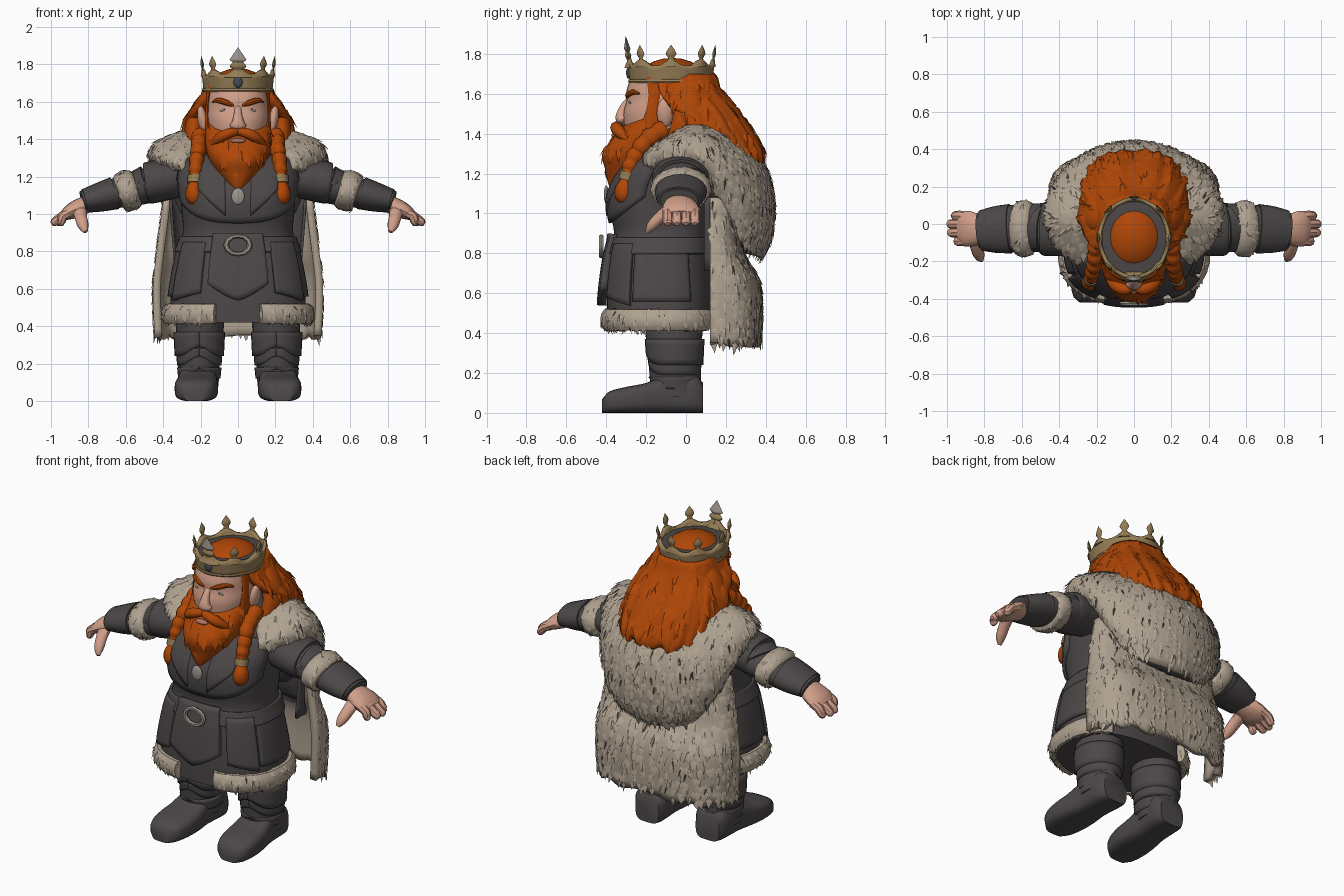
import bpy, bmesh, math, random
from mathutils import Vector, Matrix

random.seed(4)
if bpy.data.objects.get("Cube"):
    bpy.data.objects.remove(bpy.data.objects["Cube"])
SIDES = (("left", 1), ("right", -1))
rad, sin, cos, TAU = math.radians, math.sin, math.cos, math.tau
made = []


def material(name, *rgb):
    m = bpy.data.materials.new(name)
    m.use_nodes = True
    m.diffuse_color = (*rgb, 1)
    m.node_tree.nodes["Principled BSDF"].inputs["Base Color"].default_value = (*rgb, 1)
    return m


LEATHER = material("dark leather", .073, .064, .065)
FUR = material("pale fur", .43, .36, .28)
FLECK = material("fur fleck", .11, .09, .07)
HAIR = material("ginger hair", .43, .062, .002)
SKIN = material("skin", .64, .345, .25)
LIP = material("lip", .42, .17, .12)
GOLD = material("old gold", .3, .205, .09)
SILVER = material("silver", .34, .31, .27)
GEM = material("slate gem", .06, .07, .09)


def curve(tab, x):
    """Smooth interpolation of table rows (x, value, value...)."""
    x = min(max(x, tab[0][0]), tab[-1][0])
    i = max(j for j in range(len(tab) - 1) if tab[j][0] <= x)
    p, a, b, q = tab[max(i - 1, 0)], tab[i], tab[i + 1], tab[min(i + 2, len(tab) - 1)]
    h = b[0] - a[0]
    t = (x - a[0]) / h
    out = []
    for P, A, B, Q in zip(p[1:], a[1:], b[1:], q[1:]):
        m, n = (B - P) / (b[0] - p[0]) * h, (Q - A) / (q[0] - a[0]) * h
        out.append(A + m * t + (3 * (B - A) - 2 * m - n) * t ** 2 + (2 * (A - B) + m + n) * t ** 3)
    return out


def sq(t, p):
    return math.copysign(abs(t) ** (2 / p), t)


def finish(name, bm, *mats):
    me = bpy.data.meshes.new(name)
    bm.to_mesh(me)
    bm.free()
    ob = bpy.data.objects.new(name, me)
    bpy.context.collection.objects.link(ob)
    for m in mats:
        me.materials.append(m)
    made.append(ob)
    return ob


def grid(name, mat, f, nu, nv, wrap=False, thick=0, sx=1):
    """Surface from f(u, v); wrapped ones become closed tubes."""
    bm = bmesh.new()
    cols = nu if wrap else nu + 1
    rows = []
    for j in range(nv + 1):
        pts = [Vector(f(i / nu, j / nv)) for i in range(cols)]
        rows.append([bm.verts.new((p.x * sx, p.y, p.z)) for p in pts])
    for r, s in zip(rows, rows[1:]):
        for i in range(nu):
            k = (i + 1) % cols
            bm.faces.new((r[i], r[k], s[k], s[i]))
    if wrap:
        bm.faces.new(rows[0])
        bm.faces.new(rows[-1])
    bmesh.ops.recalc_face_normals(bm, faces=bm.faces)
    mid = sum((v.co for v in bm.verts), Vector()) / len(bm.verts)
    if sum(g.calc_area() * g.normal.dot(g.calc_center_median() - mid) for g in bm.faces) < 0:
        bmesh.ops.reverse_faces(bm, faces=bm.faces)
    ob = finish(name, bm, mat)
    if thick:
        mod = ob.modifiers.new("thickness", "SOLIDIFY")
        mod.thickness, mod.offset = thick, -1
    return ob


def tube(name, mat, pts, nu=16, nv=20, sx=1, bump=0, waves=0):
    """Tube through points (x, y, z, depth radius, other radius)."""
    tab = [(k, *p) for k, p in enumerate(pts)]
    last = len(pts) - 1

    def f(u, v):
        x, y, z, ra, rb = curve(tab, v * last)
        hi, lo = (Vector(curve(tab, (v + d) * last)[:3]) for d in (.01, -.01))
        t = (hi - lo).normalized()
        s = Vector((0, 1, 0))
        s = (s - t * s.dot(t)).normalized()
        k = 1 + bump * abs(sin(math.pi * waves * v))
        return Vector((x, y, z)) + (s * ra * cos(TAU * u) + t.cross(s) * rb * sin(TAU * u)) * k
    return grid(name, mat, f, nu, nv, True, sx=sx)


def loft(name, mat, tab, p=2.2, n=32, nv=20):
    """Upright form from rows (z, x radius, y radius, y centre)."""
    def f(u, v):
        z = tab[0][0] + (tab[-1][0] - tab[0][0]) * v
        rx, ry, cy = curve(tab, z)
        return rx * sq(sin(TAU * u), p), cy - ry * sq(cos(TAU * u), p), z
    return grid(name, mat, f, n, nv, True)


def blob(name, mat, loc, size, turn=0):
    bm = bmesh.new()
    m = Matrix.Translation(loc) @ Matrix.Rotation(turn, 4, "Y") @ Matrix.Diagonal((*size, 1))
    bmesh.ops.create_uvsphere(bm, u_segments=20, v_segments=12, radius=1, matrix=m)
    return finish(name, bm, mat)


def tufts(ob, count, size, lift=.16, fleck=.05):
    """Scatter small downward pointing locks over a surface."""
    polys = list(ob.data.polygons)
    bm = bmesh.new()
    for g in random.choices(polys, [q.area for q in polys], k=count):
        c = [ob.data.vertices[i].co for i in g.vertices]
        w = [random.random() + .05 for _ in c]
        pos = sum((a * b for a, b in zip(c, w)), Vector()) / sum(w)
        n = g.normal.copy()
        d = Vector((random.uniform(-.35, .35), random.uniform(-.2, .2), -1))
        d = (d - n * d.dot(n)).normalized()
        dark = random.random() < fleck
        s = d.cross(n) * size * (.12 if dark else random.uniform(.25, .42))
        tip = pos + (d + n * lift) * size * random.uniform(.6, 1.1)
        top = pos - d * size * .4 - n * size * .05
        a, b, e, t = (bm.verts.new(q) for q in (pos + s, pos - s, top, tip))
        m = bm.verts.new(pos + n * size * .12)
        for tri in ((a, e, m), (e, b, m), (a, m, t), (m, b, t), (a, t, b, e)):
            bm.faces.new(tri).material_index = int(dark)
    bmesh.ops.recalc_face_normals(bm, faces=bm.faces)
    finish(ob.name + "_tufts", bm, ob.data.materials[0], FLECK)


# Coat body, and a helper giving points on it by angle from the front
BODY = [(.42, .37, .265, -.13), (.6, .355, .265, -.13), (.78, .325, .25, -.13), (.9, .295, .24, -.12),
        (1, .3, .26, -.12), (1.1, .31, .27, -.11), (1.22, .32, .24, -.08), (1.35, .26, .18, -.03),
        (1.45, .13, .12, -.03)]


def on_body(a, z, off=0):
    rx, ry, cy = curve(BODY, z)
    return (rx + off) * sq(sin(a), 2.5), cy - (ry + off) * sq(cos(a), 2.5), z


loft("coat", LEATHER, BODY, 2.5, 48, 30)


def panel(name, a0, a1, low, high, off, sx=1, n=16):
    def f(u, v):
        a = rad(a0 + (a1 - a0) * u)
        z0 = low(2 * u - 1)
        return on_body(a, z0 + (high - z0) * v, off * (1.5 - .5 * v))
    return grid(name, LEATHER, f, n, 10, thick=max(.025, off * 1.4), sx=sx)


panel("chest_vest", -75, 75, lambda u: .95 + .13 * u * u, 1.3, .012)
panel("belt", -178, 178, lambda u: .8, .88, .014, n=60)
panel("front_tabard", -19, 19, lambda u: .54 + .09 * abs(u), .9, .034)
for side, s in SIDES:
    panel(side + "_front_panel", 27, 62, lambda u: .56 - .02 * u, .85, .02, s)
    panel(side + "_side_panel", 66, 118, lambda u: .56, .83, .012, s)
    panel(side + "_lapel", 8, 34, lambda u: 1.06 + .07 * u, 1.32, .016, s)
    trim = grid(side + "_coat_trim", FUR, lambda u, v: on_body(
        rad(14 + 131 * v), .466 + .055 * sin(TAU * u), .012 + .03 * cos(TAU * u)), 10, 36, True, sx=s)
    tufts(trim, 120, .035)
blob("chest_clasp", SILVER, (0, -.4, 1.095), (.035, .012, .045))

# Buckle
bpy.ops.mesh.primitive_torus_add(location=(0, -.425, .835), rotation=(math.pi / 2, 0, 0),
                                 major_segments=12, minor_segments=6, major_radius=.058, minor_radius=.013)
buckle = bpy.context.object
buckle.name = "buckle"
buckle.scale = (1.1, .85, 1)
buckle.data.materials.append(SILVER)
made.append(buckle)

# Fur mantle: angle from the back, low at the back and raised over the arms
HEM = [(0, .77, 1.42), (40, .82, 1.44), (62, .98, 1.45), (80, 1.17, 1.46), (100, 1.24, 1.46), (145, 1.2, 1.37)]
PUFF = [(0, .5), (.15, .74), (.35, .93), (.6, 1), (.85, .96), (1, .84)]


def mantle_point(u, v):
    d = -142 + 284 * u
    low, high = curve(HEM, abs(d))
    k = curve(PUFF, v)[0]
    a = rad(d)
    return .475 * k * sin(a), .05 + (.395 if cos(a) > 0 else .34) * k * cos(a), high + (low - high) * v


def under_point(u, v):
    x, y, z = mantle_point(.24 + .52 * u, 1)
    k = .93 - .4 * v
    return x * k, .05 + (y - .05) * k, z + .015 + .03 * v


mantle = grid("fur_mantle", FUR, mantle_point, 56, 16, thick=.04)
tufts(mantle, 850, .05)
grid("mantle_lining", LEATHER, under_point, 32, 3, thick=.01)

# Fur cape with a dark lining
CAPE = [(.33, .445, .255), (.55, .455, .26), (.68, .45, .24), (.8, .435, .17), (1.08, .4, .14)]


def cape_point(u, v):
    a = rad(-90 + 180 * u)
    z = .34 + .74 * v + .012 * sin(u * 40) * (1 - v)
    rx, ry = curve(CAPE, z)
    return rx * sq(sin(a), 3), .12 + ry * sq(cos(a), 3), z


def lining_point(u, v):
    x, y, z = cape_point(u, .5 + .5 * v)
    return x * (.76 + .16 * v), y - .03, z


cape = grid("fur_cape", FUR, cape_point, 48, 16, thick=.04)
tufts(cape, 650, .05)
grid("cape_lining", LEATHER, lining_point, 32, 6, thick=.015)

# Legs and boots
FOOT = [(-.42, .06, .07), (-.39, .095, .105), (-.3, .115, .13), (-.2, .112, .15), (-.1, .1, .19),
        (.05, .1, .19), (.085, .08, .15)]


def foot_point(u, v):
    y = -.42 + .505 * v
    w, h = curve(FOOT, y)
    x = .205 + .025 * (1 - v) + w * sq(cos(TAU * u), 4)
    return x, y, h / 2 * (1 + sq(sin(TAU * u), 3))


for side, s in SIDES:
    grid(side + "_boot_foot", LEATHER, foot_point, 24, 18, True, sx=s)
    tube(side + "_leg", LEATHER, [(.2, -.06, .5, .15, .125), (.205, -.06, .36, .14, .127),
         (.21, -.055, .22, .13, .113), (.212, -.05, .08, .125, .108)], 24, sx=s)
    for label, z0, z1, r in (("upper", .24, .37, .132), ("middle", .19, .28, .119), ("ankle", .12, .18, .113)):
        grid(side + "_boot_cuff_" + label, LEATHER, lambda u, v: (
            .207 + (r + .006 * v) * sin(TAU * u), -.057 - (r + .012 + .006 * v) * cos(TAU * u),
            z0 + .05 * max(0, cos(TAU * u)) ** 6 * (1 - v) + (z1 - z0) * v), 28, 4, thick=.03, sx=s)

# Arms, fur cuffs and hands
for side, s in SIDES:
    tube(side + "_sleeve", LEATHER, [(.24, .0, 1.21, .12, .1), (.38, -.01, 1.185, .125, .1),
         (.52, -.02, 1.14, .13, .09), (.66, -.025, 1.11, .125, .08), (.76, -.03, 1.085, .115, .072),
         (.83, -.035, 1.065, .095, .058)], 20, sx=s)
    tube(side + "_shoulder_pad", LEATHER, [(.27, -.03, 1.2, .12, .1), (.38, -.03, 1.185, .14, .11),
         (.485, -.025, 1.165, .142, .11), (.49, -.025, 1.165, .1, .08)], 20, sx=s)
    tube(side + "_bracer", LEATHER, [(.66, -.025, 1.112, .132, .088), (.74, -.03, 1.09, .125, .078),
         (.82, -.035, 1.07, .108, .064)], 20, sx=s)
    cuff = tube(side + "_fur_cuff", FUR, [(.535, -.025, 1.145, .1, .07), (.55, -.025, 1.14, .14, .1),
                (.59, -.025, 1.125, .152, .11), (.63, -.025, 1.115, .14, .1),
                (.645, -.025, 1.11, .1, .07)], 20, 10, sx=s)
    tufts(cuff, 100, .032)
    tube(side + "_palm", SKIN, [(.79, -.035, 1.06, .065, .045), (.85, -.03, 1.035, .088, .047),
         (.9, -.025, 1.01, .096, .04), (.935, -.025, .99, .08, .026)], sx=s)
    for k, (y, reach) in enumerate(((-.092, .96), (-.046, .995), (0, .998), (.044, .975))):
        tube(side + "_finger_%d" % (k + 1), SKIN, [(.89, y, 1.01, .025, .025), (.935, y, .99, .027, .026),
             (reach - .015, y, .957, .024, .022), (reach, y, .948, .012, .01)], 8, 8, sx=s)
    tube(side + "_thumb", SKIN, [(.85, -.06, 1.035, .03, .04), (.842, -.12, .99, .03, .035),
         (.828, -.17, .94, .026, .03), (.815, -.195, .905, .01, .012)], 10, 8, sx=s)

# Head and face
loft("head", SKIN, [(1.28, .12, .14, -.1), (1.4, .152, .185, -.115), (1.5, .17, .2, -.115),
                    (1.57, .17, .195, -.103), (1.61, .168, .2, -.1), (1.7, .165, .19, -.08)])
tube("nose", SKIN, [(0, -.275, 1.585, .01, .018), (0, -.305, 1.545, .018, .02), (0, -.322, 1.495, .028, .032),
                    (0, -.32, 1.472, .03, .044), (0, -.305, 1.452, .015, .025)], 12)
blob("lower_lip", LIP, (0, -.354, 1.392), (.042, .02, .014))
for side, s in SIDES:
    blob(side + "_eye", SILVER, (s * .07, -.279, 1.556), (.026, .007, .008), s * .12)
    blob(side + "_pupil", GEM, (s * .068, -.284, 1.556), (.011, .005, .009))
    tube(side + "_eyebrow", HAIR, [(.022, -.292, 1.58, .01, .008), (.06, -.29, 1.595, .014, .015),
         (.105, -.265, 1.608, .014, .014), (.135, -.235, 1.6, .006, .005)], 8, 10, sx=s)
    blob(side + "_ear", SKIN, (s * .19, -.105, 1.505), (.026, .042, .075), s * .15)
    tube(side + "_sideburn", HAIR, [(.15, -.14, 1.68, .06, .016), (.163, -.16, 1.57, .03, .01),
         (.16, -.17, 1.45, .05, .016), (.14, -.19, 1.36, .06, .03)], 10, sx=s)
    tube(side + "_moustache", HAIR, [(0, -.335, 1.44, .02, .018), (.05, -.35, 1.432, .03, .028),
         (.1, -.33, 1.405, .03, .028), (.15, -.28, 1.36, .01, .01)], 10, 12, sx=s)

# Beard and braids
beard = loft("beard", HAIR, [(1.1, .008, .015, -.35), (1.15, .052, .09, -.3), (1.22, .112, .15, -.255),
                             (1.3, .158, .19, -.23), (1.38, .176, .165, -.2), (1.44, .174, .13, -.18),
                             (1.49, .162, .08, -.16)])
tufts(beard, 60, .06, .05, 0)
for side, s in SIDES:
    tube(side + "_hair_lock", HAIR, [(.15, .01, 1.64, .05, .03), (.2, .02, 1.57, .07, .045),
         (.235, .01, 1.46, .08, .05), (.22, -.05, 1.32, .06, .04)], sx=s)
    tube(side + "_braid", HAIR, [(.205, -.1, 1.43, .04, .035), (.21, -.2, 1.36, .04, .036),
         (.225, -.27, 1.26, .035, .032), (.23, -.295, 1.17, .03, .028)], 10, 40, s, .25, 6)
    tube(side + "_braid_ring", GOLD, [(.229, -.287, 1.205, .042, .04), (.231, -.297, 1.165, .042, .04)], 12, 2, s)
    tube(side + "_braid_tip", HAIR, [(.231, -.295, 1.17, .03, .028), (.235, -.305, 1.12, .05, .045),
         (.232, -.31, 1.075, .044, .04), (.225, -.31, 1.04, .005, .005)], 12, sx=s)

# Hair: crown of the head and the long fall down the back
blob("hair_top", HAIR, (0, -.07, 1.64), (.172, .19, .14))
FALL = [(1.25, .31, .43, 80), (1.3, .315, .435, 82), (1.42, .305, .37, 86), (1.52, .275, .3, 90),
        (1.62, .205, .22, 108), (1.7, .172, .185, 118)]


def fall_point(u, v):
    z = 1.25 + .45 * v
    rx, ry, reach = curve(FALL, z)
    a = rad(reach * (2 * u - 1))
    k = 1 + .015 * (1 - v) * sin(u * 85)
    return rx * k * sq(sin(a), 2.8), -.04 + ry * k * sq(cos(a), 2.8), z + .02 * (1 - v) * sin(u * 47)


fall = grid("long_hair", HAIR, fall_point, 72, 16, thick=.05)
tufts(fall, 110, .07, .05, 0)


# Crown: scalloped flaring band, rim, lining, points and gem
def rim(a, z):
    k = 1 + (z - 1.66) * .6
    return Vector((.184 * k * sin(a), -.075 - .207 * k * cos(a), z))


def band_point(u, v):
    a = TAU * u
    peak = .03 * abs(cos(4 * a)) ** 3 + .015 * max(0, cos(a)) ** 8
    return rim(a, 1.655 + (.085 + peak) * v)


def rim_point(u, v):
    a, t = TAU * v, TAU * u
    return rim(a, 1.662 + .01 * sin(t)) + Vector((sin(a), -cos(a), 0)) * .008 * cos(t)


grid("crown_band", GOLD, band_point, 96, 4, thick=.02)
grid("crown_rim", GOLD, rim_point, 6, 48, True)
blob("crown_lining", LEATHER, (0, -.075, 1.728), (.184, .207, .008))
POINT = [(0, .045), (.2, .027), (.38, .013), (.6, .027), (1, .001)]


def crown_point(name, deg, base, height, width, mat):
    a = rad(deg)
    out, flat = Vector((sin(a), -cos(a), 0)), Vector((cos(a), sin(a), 0))

    def f(u, v):
        r = curve(POINT, v)[0] * width
        return rim(a, base + height * v) - out * .008 + flat * r * cos(TAU * u) + out * r * .4 * sin(TAU * u)
    grid(name, mat, f, 6, 10, True)


for k in range(1, 8):
    crown_point("crown_point_%d" % k, k * 45, 1.735, .11, 1, GOLD)
crown_point("crown_front_base", 0, 1.73, .1, 1.7, GOLD)


def diamond_point(u, v):
    r = .045 * min(v / .35, (1 - v) / .65) + .001
    return rim(0, 1.79 + .1 * v) + Vector((r * cos(TAU * u), .008 + r * .35 * sin(TAU * u), 0))


grid("crown_front_diamond", SILVER, diamond_point, 4, 20, True)
blob("crown_gem", GEM, (0, -.288, 1.705), (.024, .012, .03))

# Smooth shading with kept creases
bpy.ops.object.select_all(action="DESELECT")
for ob in made:
    ob.select_set(True)
bpy.context.view_layer.objects.active = made[0]
bpy.ops.object.shade_smooth_by_angle(angle=rad(40))
